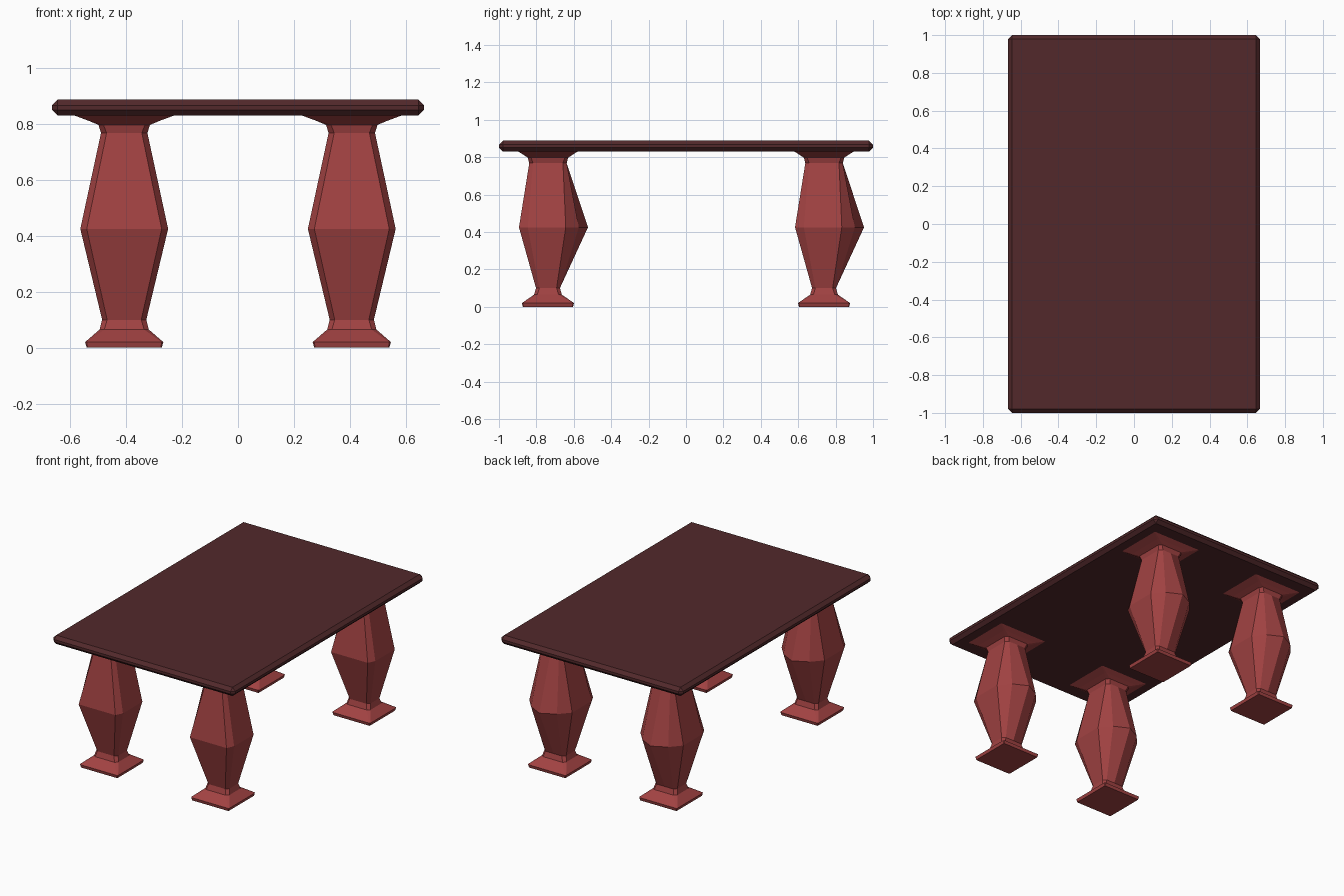
import bpy, bmesh

if "Cube" in bpy.data.objects:
    bpy.data.objects.remove(bpy.data.objects["Cube"])


def material(name, color):
    m = bpy.data.materials.new(name)
    m.diffuse_color = color
    m.use_nodes = True
    m.node_tree.nodes["Principled BSDF"].inputs["Base Color"].default_value = m.diffuse_color
    return m


def finish(name, bm, mat):
    bmesh.ops.recalc_face_normals(bm, faces=bm.faces)
    me = bpy.data.meshes.new(name)
    bm.to_mesh(me)
    bm.free()
    me.materials.append(mat)
    ob = bpy.data.objects.new(name, me)
    bpy.context.collection.objects.link(ob)
    return ob


def section(hx, hy, c):
    """Half of a chamfered rectangle, front to back, closed by a back centre point."""
    return [(hx - c, -hy), (hx, -hy + c), (hx, hy - c), (hx - c, hy), (0, hy)]


red = material("red_wood", (0.36, 0.055, 0.055, 1))
dark = material("dark_wood", (0.085, 0.022, 0.024, 1))

# Leg rings: height and half cross-section, with the belly bulging to the back
rings = [
    (0.000, section(0.134, 0.134, 0.003)),
    (0.006, section(0.136, 0.136, 0.004)),
    (0.020, section(0.140, 0.139, 0.006)),
    (0.065, section(0.088, 0.074, 0.017)),
    (0.100, section(0.079, 0.064, 0.018)),
    (0.425, [(0.134, -0.155), (0.157, -0.108), (0.157, 0.095), (0.095, 0.165), (0, 0.214)]),
    (0.768, section(0.083, 0.100, 0.020)),
    (0.797, section(0.092, 0.108, 0.018)),
    (0.812, section(0.128, 0.130, 0.010)),
    (0.832, section(0.182, 0.162, 0.004)),
]


def leg(name, x, y):
    bm = bmesh.new()
    loops = []
    for z, half in rings:
        outline = half + [(-px, py) for px, py in half[-2::-1]]
        loops.append([bm.verts.new((x + px, y + py, z)) for px, py in outline])
    n = len(loops[0])
    for a, b in zip(loops, loops[1:]):
        for i in range(n):
            j = (i + 1) % n
            bm.faces.new((a[i], a[j], b[j], b[i]))
    bm.faces.new(loops[0])
    bm.faces.new(loops[-1])
    finish(name, bm, red)


for end, y in (("front", -0.738), ("back", 0.738)):
    for side, x in (("left", -0.407), ("right", 0.407)):
        leg(f"{end}_{side}_leg", x, y)

# Table top: slab with chamfered edges
bm = bmesh.new()
bmesh.ops.create_cube(bm, size=1)
for v in bm.verts:
    v.co = (v.co.x * 1.332, v.co.y * 2, v.co.z * 0.058 + 0.859)
bmesh.ops.bevel(bm, geom=bm.edges[:], offset=0.021, segments=1, affect='EDGES')
finish("table_top", bm, dark)
